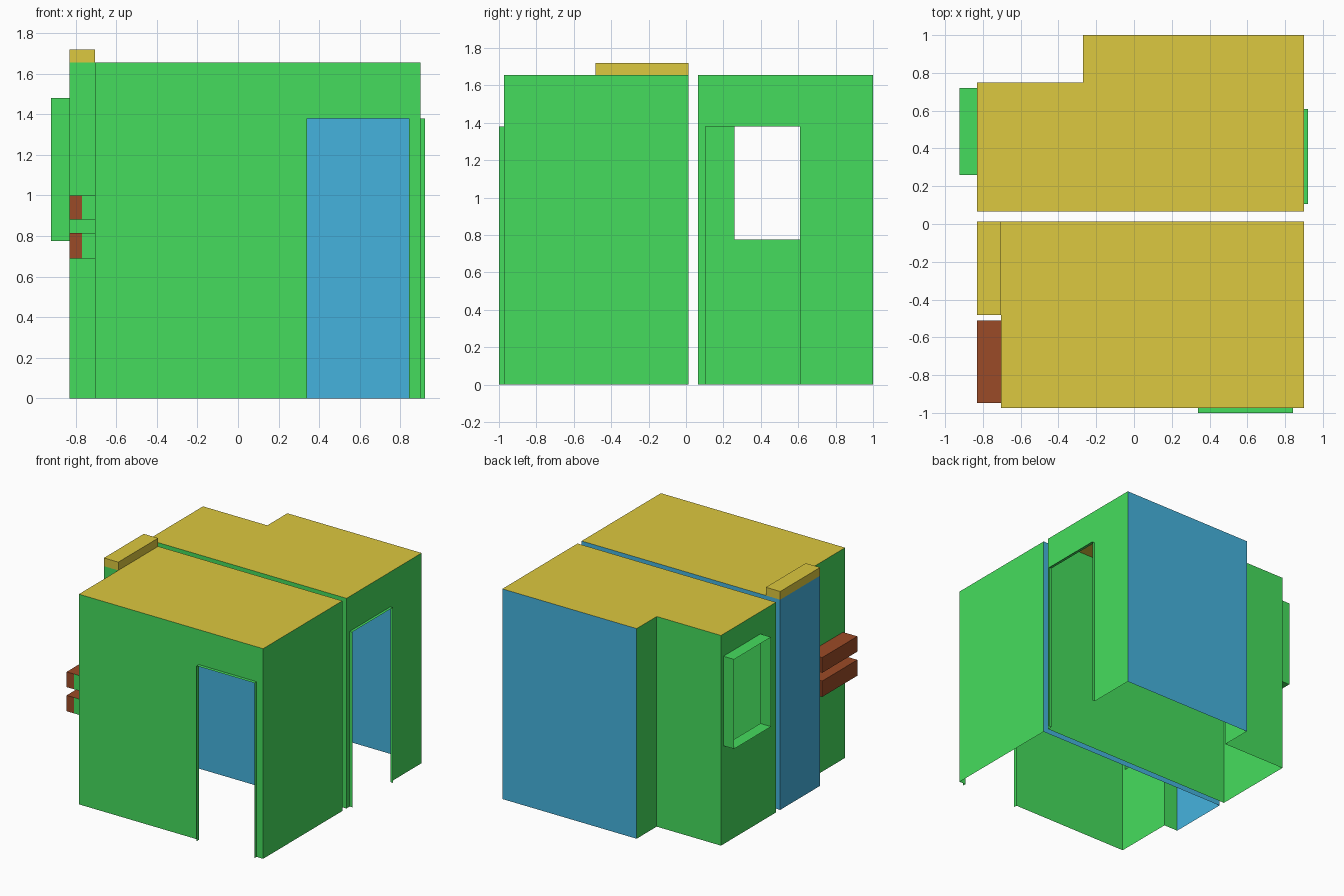
import bpy, bmesh
from mathutils import Vector

if "Cube" in bpy.data.objects:
    bpy.data.objects.remove(bpy.data.objects["Cube"])

H = 1.655  # wall height


def material(name, rgb):
    m = bpy.data.materials.new(name)
    m.diffuse_color = (*rgb, 1)
    m.use_nodes = True
    m.node_tree.nodes["Principled BSDF"].inputs["Base Color"].default_value = m.diffuse_color
    return m


GREEN = material("green", (0.06, 0.72, 0.11))
BLUE = material("blue", (0.06, 0.45, 0.73))
YELLOW = material("yellow", (0.72, 0.58, 0.05))
BROWN = material("brown", (0.33, 0.07, 0.02))


def sheets(name, polys, mat):
    """One object from thin polygons, welded together."""
    bm = bmesh.new()
    for poly in polys:
        bm.faces.new([bm.verts.new(p) for p in poly])
    bmesh.ops.remove_doubles(bm, verts=bm.verts, dist=1e-4)
    me = bpy.data.meshes.new(name)
    bm.to_mesh(me)
    bm.free()
    me.materials.append(mat)
    ob = bpy.data.objects.new(name, me)
    bpy.context.collection.objects.link(ob)
    return ob


class Wall:
    """Upright plane from p to q; outside is to the right of p -> q."""

    def __init__(self, p, q):
        self.p = Vector((*p, 0))
        d = Vector((*q, 0)) - self.p
        self.length = d.length
        self.d = d.normalized()
        self.n = Vector((self.d.y, -self.d.x, 0))

    def at(self, s, z, out=0.0):
        return self.p + self.d * s + self.n * out + Vector((0, 0, z))

    def panels(self, holes=(), z0=0.0, z1=H):
        """Wall surface, cut in panels around rectangular holes."""
        ss = sorted({0, self.length, *[v for h in holes for v in h[:2]]})
        zs = sorted({z0, z1, *[v for h in holes for v in h[2:]]})
        out = []
        for a, b in zip(ss, ss[1:]):
            for c, d in zip(zs, zs[1:]):
                s, z = (a + b) / 2, (c + d) / 2
                if not any(h[0] < s < h[1] and h[2] < z < h[3] for h in holes):
                    out.append([self.at(a, c), self.at(b, c), self.at(b, d), self.at(a, d)])
        return out

    def reveal(self, hole, o0, o1, sides="blrt"):
        """Sleeve around a hole, running outwards from o0 to o1."""
        a, b, c, d = hole
        edges = {"b": ((b, c), (a, c)), "l": ((a, c), (a, d)),
                 "t": ((a, d), (b, d)), "r": ((b, d), (b, c))}
        return [[self.at(*e[0], o0), self.at(*e[1], o0), self.at(*e[1], o1), self.at(*e[0], o1)]
                for e in (edges[k] for k in sides)]


def room(name, outline, holes, blue):
    """Walls along a counter-clockwise outline; returns them for further parts."""
    walls = [Wall(p, q) for p, q in zip(outline, outline[1:] + outline[:1])]
    for label, mat in (("walls", GREEN), ("accent_walls", BLUE)):
        polys = [f for i, w in enumerate(walls) if (i in blue) == (mat is BLUE)
                 for f in w.panels(holes.get(i, ()))]
        sheets(f"{name}_{label}", polys, mat)
    return walls


def ceiling(name, outline, z):
    sheets(name, [[(x, y, z) for x, y in outline]], YELLOW)


# Back room: L-shaped, door on the right, box window on the left
back = [(-.83, .065), (.9, .065), (.9, 1), (-.27, 1), (-.27, .75), (-.83, .75)]
side_door = (.04, .545, 0, 1.38)
window = (.03, .49, .775, 1.48)
walls = room("back_room", back, {1: [side_door], 5: [window]}, {2})
ceiling("back_room_ceiling", back, H)
sheets("side_door_frame", walls[1].reveal(side_door, 0, .022, "lrt"), GREEN)
sheets("window_frame", walls[5].reveal(window, 0, .093), GREEN)

# Front room: door at the front, two wall niches and a tall alcove on the left
front = [(-.705, -.973), (.9, -.973), (.9, .013), (-.83, .013), (-.83, -.483), (-.705, -.483)]
front_door = (1.045, 1.548, 0, 1.38)
niches = [(.027, .464, .69, .815), (.027, .464, .88, 1.0)]
walls = room("front_room", front, {0: [front_door], 5: niches}, {2, 3})
ceiling("front_room_ceiling", [(-.705, -.973), (.9, -.973), (.9, .013), (-.705, .013)], H)
sheets("front_door_frame", walls[0].reveal(front_door, 0, .027, "lrt"), GREEN)

# Niches: brown boxes whose ends are green on the inner half
for label, n in zip(("lower", "upper"), niches):
    w = walls[5]
    a, b, c, d = n
    end = [w.at(a, c, .125), w.at(b, c, .125), w.at(b, d, .125), w.at(a, d, .125)]
    sheets(f"{label}_niche", w.reveal(n, 0, .125, "bt") + w.reveal(n, .063, .125, "lr") + [end], BROWN)
    sheets(f"{label}_niche_sides", w.reveal(n, 0, .063, "lr"), GREEN)

# Raised cap over the alcove
cap = [(-.83, -.483), (-.705, -.483), (-.705, .013), (-.83, .013)]
ceiling("alcove_cap_top", cap, 1.72)
sheets("alcove_cap_sides", [f for p, q in zip(cap, cap[1:] + cap[:1])
                            for f in Wall(p, q).panels(z0=H, z1=1.72)], YELLOW)
